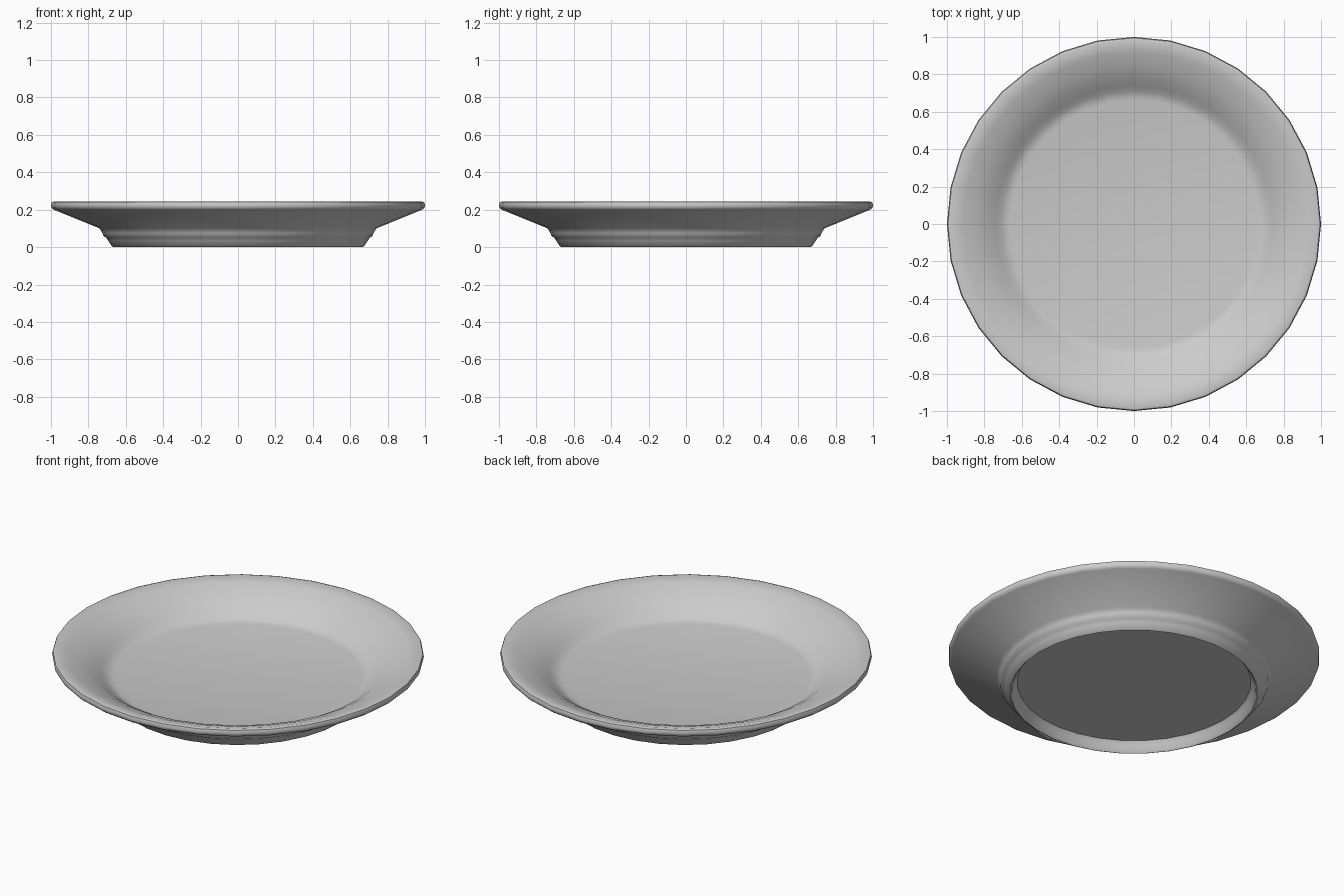
import bpy, bmesh, math

if "Cube" in bpy.data.objects:
    bpy.data.objects.remove(bpy.data.objects["Cube"])

SIDES = 32

# Half section (radius, height): recessed underside, stepped foot, rim, lip, dish
profile = [
    (0.63, 0.06), (0.645, 0.04), (0.655, 0.01), (0.665, 0.0),
    (0.675, 0.005), (0.695, 0.035), (0.705, 0.05), (0.72, 0.06),
    (0.725, 0.075), (0.74, 0.10),
    (0.985, 0.20), (0.997, 0.21), (1.0, 0.225), (0.995, 0.24), (0.98, 0.245),
    (0.92, 0.23), (0.84, 0.198), (0.78, 0.165), (0.74, 0.135),
    (0.71, 0.114), (0.69, 0.105), (0.665, 0.10),
]


def lathe(name, section):
    bm = bmesh.new()
    rings = []
    for r, z in section:
        rings.append([bm.verts.new((r * math.cos(2 * math.pi * i / SIDES),
                                    r * math.sin(2 * math.pi * i / SIDES), z))
                      for i in range(SIDES)])
    for a, b in zip(rings, rings[1:]):
        for i in range(SIDES):
            j = (i + 1) % SIDES
            bm.faces.new((a[i], a[j], b[j], b[i]))
    # flat underside and flat eating surface
    bm.faces.new(rings[0][::-1])
    bm.faces.new(rings[-1])
    bmesh.ops.recalc_face_normals(bm, faces=bm.faces)
    mesh = bpy.data.meshes.new(name)
    bm.to_mesh(mesh)
    bm.free()
    obj = bpy.data.objects.new(name, mesh)
    bpy.context.collection.objects.link(obj)
    return obj


plate = lathe("plate", profile)
bpy.context.view_layer.objects.active = plate
plate.select_set(True)
bpy.ops.object.shade_smooth_by_angle(angle=math.radians(50))
